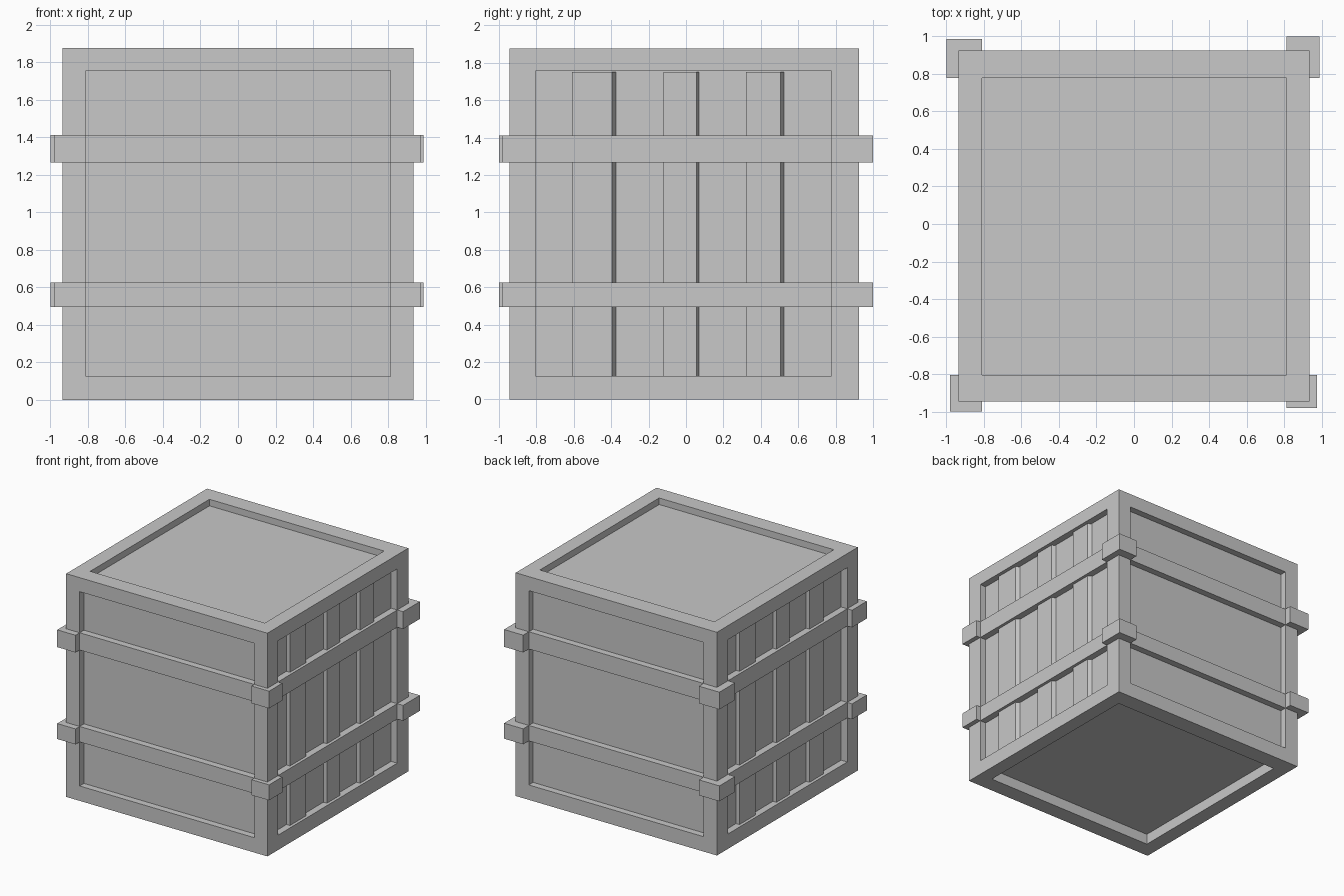
import bpy, bmesh
from mathutils import Vector

cube = bpy.data.objects.get("Cube")
if cube:
    bpy.data.objects.remove(cube, do_unlink=True)

grey = bpy.data.materials.new("plain_grey")
grey.use_nodes = True
grey.diffuse_color = (0.58, 0.58, 0.58, 1)
grey.node_tree.nodes["Principled BSDF"].inputs["Base Color"].default_value = grey.diffuse_color


def finish(name, bm):
    bmesh.ops.recalc_face_normals(bm, faces=bm.faces)
    mesh = bpy.data.meshes.new(name)
    bm.to_mesh(mesh)
    bm.free()
    mesh.materials.append(grey)
    ob = bpy.data.objects.new(name, mesh)
    bpy.context.collection.objects.link(ob)
    return ob


def box_bm(lo, hi):
    bm = bmesh.new()
    bmesh.ops.create_cube(bm, size=1)
    for v in bm.verts:
        v.co = Vector([hi[i] if v.co[i] > 0 else lo[i] for i in range(3)])
    return bm


def box(name, lo, hi):
    return finish(name, box_bm(lo, hi))


# Crate body limits, rim limits and recess depths
LO, HI = Vector((-0.935, -0.945, 0)), Vector((0.935, 0.925, 1.875))
RIM_LO, RIM_HI = Vector((-0.81, -0.805, 0.125)), Vector((0.813, 0.778, 1.757))
SIDE, TOP, BOTTOM = 0.057, 0.055, 0.09

# Crate body: a block with a sunken panel on every face
bm = box_bm(LO, HI)
bm.normal_update()
for face in list(bm.faces):
    normal = face.normal.copy()
    axis = max(range(3), key=lambda i: abs(normal[i]))
    bmesh.ops.inset_individual(bm, faces=[face], thickness=0.1)
    mid = face.calc_center_median()
    for v in face.verts:
        for i in range(3):
            if i != axis:
                v.co[i] = RIM_HI[i] if v.co[i] > mid[i] else RIM_LO[i]
    panel = bmesh.ops.extrude_discrete_faces(bm, faces=[face])["faces"][0]
    depth = SIDE if axis < 2 else TOP if normal.z > 0 else BOTTOM
    bmesh.ops.translate(bm, verts=panel.verts, vec=-normal * depth)
finish("crate_body", bm)

# Two levels of bands, flush with the frame, and corner brackets standing proud
corners = {
    "front_right": (-0.98, -1.0),
    "front_left": (0.975, -0.98),
    "back_left": (0.99, 1.0),
    "back_right": (-1.0, 0.985),
}
for level, z0, z1 in (("lower", 0.495, 0.625), ("upper", 1.267, 1.412)):
    inner = SIDE + 0.01
    box(level + "_front_band", (RIM_LO.x, LO.y, z0), (RIM_HI.x, LO.y + inner, z1))
    box(level + "_back_band", (RIM_LO.x, HI.y - inner, z0), (RIM_HI.x, HI.y, z1))
    box(level + "_right_band", (LO.x, RIM_LO.y, z0), (LO.x + inner, RIM_HI.y, z1))
    box(level + "_left_band", (HI.x - inner, RIM_LO.y, z0), (HI.x, RIM_HI.y, z1))
    for corner, (x, y) in corners.items():
        rx = RIM_HI.x if x > 0 else RIM_LO.x
        ry = RIM_HI.y if y > 0 else RIM_LO.y
        box(f"{level}_{corner}_bracket", (min(x, rx), min(y, ry), z0), (max(x, rx), max(y, ry), z1))


# Raised slats on the two sides, each with one sloped edge
def slat(name, start, top_end, foot_end, turn):
    floor, raised = HI.x - SIDE, HI.x - 0.025
    profile = [(floor - 0.01, start), (raised, start), (raised, top_end),
               (floor, foot_end), (floor - 0.01, foot_end)]
    mid_y = (LO.y + HI.y) / 2
    bm = bmesh.new()
    ring = []
    for x, y in profile:
        if turn:
            x, y = -x, 2 * mid_y - y
        ring.append(bm.verts.new((x, y, RIM_LO.z)))
    base = bm.faces.new(ring)
    new = bmesh.ops.extrude_face_region(bm, geom=[base], use_keep_orig=True)["geom"]
    bmesh.ops.translate(bm, verts=[g for g in new if isinstance(g, bmesh.types.BMVert)],
                        vec=(0, 0, RIM_HI.z - RIM_LO.z - 0.005))
    finish(name, bm)


for n, (start, top_end, foot_end) in enumerate(((-0.61, -0.395, -0.375), (-0.12, 0.055, 0.07), (0.32, 0.505, 0.525)), 1):
    slat(f"left_slat_{n}", start, top_end, foot_end, False)
    slat(f"right_slat_{n}", start, top_end, foot_end, True)
